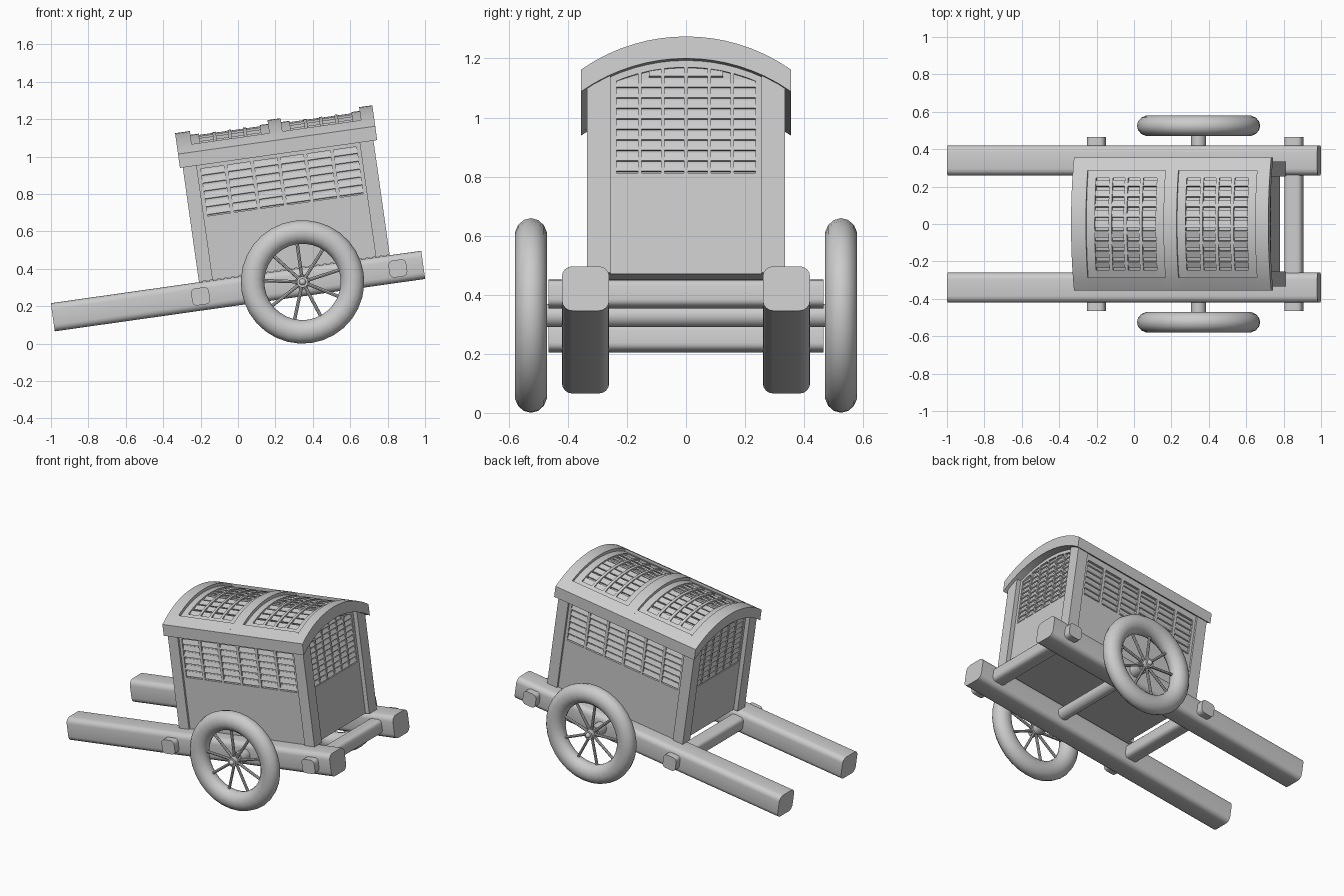
import bpy, bmesh
from math import sqrt, pi, radians, sin, cos
from mathutils import Matrix, Vector

old = bpy.data.objects.get("Cube")
if old:
    bpy.data.objects.remove(old, do_unlink=True)

grey = bpy.data.materials.new("plain grey")
grey.use_nodes = True
grey.diffuse_color = (0.6, 0.6, 0.6, 1)
grey.node_tree.nodes["Principled BSDF"].inputs["Base Color"].default_value = (0.6, 0.6, 0.6, 1)

# The cart rests on its handles, so everything is built level and then tipped
TIP = Matrix.Translation((0, 0, 0.281)) @ Matrix.Rotation(radians(-8.05), 4, 'Y')
MID = 0.315           # middle of the cabin along x
R, HUB = 0.614, 0.269  # roof arc radius and centre height


def finish(name, bm):
    bmesh.ops.recalc_face_normals(bm, faces=bm.faces)
    me = bpy.data.meshes.new(name)
    bm.to_mesh(me)
    bm.free()
    me.transform(TIP)
    me.materials.append(grey)
    ob = bpy.data.objects.new(name, me)
    bpy.context.collection.objects.link(ob)
    bpy.ops.object.select_all(action='DESELECT')
    ob.select_set(True)
    bpy.context.view_layer.objects.active = ob
    bpy.ops.object.shade_smooth_by_angle(angle=radians(35))
    return ob


def add_box(bm, lo, hi, axis='X', turn=0):
    lo, hi = Vector(lo), Vector(hi)
    m = (Matrix.Translation((lo + hi) / 2) @ Matrix.Rotation(turn, 4, axis)
         @ Matrix.Diagonal((*(hi - lo), 1)))
    return bmesh.ops.create_cube(bm, size=1, matrix=m)["verts"]


def box(name, lo, hi):
    bm = bmesh.new()
    add_box(bm, lo, hi)
    return finish(name, bm)


def beam(name, lo, hi, along, radius):
    """Box whose lengthwise edges are rounded."""
    bm = bmesh.new()
    add_box(bm, lo, hi)
    edges = [e for e in bm.edges
             if abs((e.verts[0].co - e.verts[1].co).normalized()[along]) > 0.9]
    bmesh.ops.bevel(bm, geom=edges, offset=radius, segments=4, profile=0.5, affect='EDGES')
    return finish(name, bm)


def add_arch(bm, x0, x1, y0, y1, drop, thick=None, floor=None):
    """Slab with its top on the roof arc, its underside parallel or flat."""
    n = max(1, round((y1 - y0) / 0.045))
    ys = [y0 + (y1 - y0) * i / n for i in range(n + 1)]
    rows = []
    for y in ys:
        top = HUB + sqrt(R * R - y * y) - drop
        low = top - thick if floor is None else floor
        rows.append([bm.verts.new(p) for p in
                     ((x0, y, top), (x1, y, top), (x1, y, low), (x0, y, low))])
    for a, b in zip(rows, rows[1:]):
        for i in range(4):
            bm.faces.new((a[i], a[(i + 1) % 4], b[(i + 1) % 4], b[i]))
    bm.faces.new(rows[0])
    bm.faces.new(rows[-1][::-1])


def arch(name, *args, **kw):
    bm = bmesh.new()
    add_arch(bm, *args, **kw)
    return finish(name, bm)


def rod(bm, a, b, radius, sides=12):
    a, b = Vector(a), Vector(b)
    m = Matrix.Translation((a + b) / 2) @ (b - a).to_track_quat('Z', 'Y').to_matrix().to_4x4()
    bmesh.ops.create_cone(bm, cap_ends=True, segments=sides, radius1=radius,
                          radius2=radius, depth=(b - a).length, matrix=m)


# Chassis: two long shafts, two cross beams and the axle
for side, s in (("left", 1), ("right", -1)):
    beam("shaft_" + side, (-1, s * 0.34 - 0.08, -0.076), (1, s * 0.34 + 0.08, 0.076), 0, 0.035)
for end, x in (("rear", -0.202), ("front", 0.863)):
    beam("cross_beam_" + end, (x - 0.048, -0.465, -0.046), (x + 0.048, 0.465, 0.046), 1, 0.024)
AX = 0.3485
bm = bmesh.new()
rod(bm, (AX, -0.5, 0), (AX, 0.5, 0), 0.04, 20)
finish("axle", bm)

# Wheels: fat tyre, thin spokes, small hub
for side, s in (("left", 1), ("right", -1)):
    cy = s * 0.525
    bm = bmesh.new()
    n, k = 32, 14
    ring = []
    for i in range(n):
        a = 2 * pi * i / n
        ring.append([])
        for j in range(k):
            b = 2 * pi * j / k
            r = 0.267 + 0.063 * cos(b)
            ring[-1].append(bm.verts.new((AX + r * sin(a), cy + 0.056 * sin(b), r * cos(a))))
    for i in range(n):
        p, q = ring[i], ring[(i + 1) % n]
        for j in range(k):
            bm.faces.new((p[j], p[(j + 1) % k], q[(j + 1) % k], q[j]))
    finish("tyre_" + side, bm)
    bm = bmesh.new()
    for i in range(9):
        a = 2 * pi * i / 9
        rod(bm, (AX, cy, 0), (AX + 0.22 * sin(a), cy, 0.22 * cos(a)), 0.009, 8)
    finish("spokes_" + side, bm)
    bm = bmesh.new()
    rod(bm, (AX, cy - 0.035, 0), (AX, cy + 0.035, 0), 0.03, 16)
    bmesh.ops.create_uvsphere(bm, u_segments=12, v_segments=8, radius=0.018,
                              matrix=Matrix.Translation((AX, cy + s * 0.035, 0)))
    finish("hub_" + side, bm)

# Cabin: core, plain lower panels, corner posts
arch("cabin_core", -0.155, 0.785, -0.305, 0.305, 0.06, floor=0.08)
box("lower_panels", (-0.17, -0.322, 0.078), (0.80, 0.322, 0.402))
for end, x in (("rear", -0.2), ("front", 0.755)):
    for side, y in (("left", 0.255), ("right", -0.335)):
        arch(f"post_{end}_{side}", x, x + 0.075, y, y + 0.08, 0.05, floor=0.078)

# Side lattices: frame, uprights and tilted slats
X0, X1, COLS = -0.125, 0.755, 6
pitch = (X1 - X0 - 0.02) / COLS
for side, s in (("left", 1), ("right", -1)):
    bm = bmesh.new()
    y0, y1 = sorted((s * 0.30, s * 0.322))
    for z0, z1 in ((0.40, 0.42), (0.675, 0.73)):
        add_box(bm, (X0, y0, z0), (X1, y1, z1))
    for i in range(COLS + 1):
        x = X0 + 0.01 + pitch * i
        add_box(bm, (x - 0.01, y0, 0.40), (x + 0.01, y1, 0.70))
    finish("side_lattice_frame_" + side, bm)
    bm = bmesh.new()
    for j in range(6):
        z = 0.442 + 0.0425 * j
        add_box(bm, (X0, s * 0.312 - 0.004, z - 0.016), (X1, s * 0.312 + 0.004, z + 0.016),
                'X', s * radians(20))
    finish("side_slats_" + side, bm)

# End lattices follow the arch of the roof
for end, s in (("front", 1), ("rear", -1)):
    x0, x1 = sorted((MID + s * 0.465, MID + s * 0.485))
    bm = bmesh.new()
    add_arch(bm, x0, x1, -0.255, 0.255, 0.07, thick=0.028)
    add_box(bm, (x0, -0.255, 0.40), (x1, 0.255, 0.424))
    for y in (-0.245, 0.245):
        add_arch(bm, x0, x1, y - 0.01, y + 0.01, 0.08, floor=0.40)
    for i in range(1, 6):
        y = -0.235 + 0.47 * i / 6
        add_arch(bm, x0, x1 , y - 0.006, y + 0.006, 0.085, floor=0.41)
    finish("end_lattice_frame_" + end, bm)
    bm = bmesh.new()
    for j in range(10):
        z = 0.442 + 0.036 * j
        half = min(0.24, sqrt(max(0.001, R * R - (z - 0.165) ** 2)))
        x = MID + s * 0.476
        add_box(bm, (x - 0.004, -half, z - 0.014), (x + 0.004, half, z + 0.014),
                'Y', -s * radians(20))
    finish("end_slats_" + end, bm)

# Roof: three ribs, two eaves, and two sunken lattice windows
WINDOWS = ((-0.135, 0.284), (0.355, 0.779))
bm = bmesh.new()
for x0, x1 in ((-0.215, -0.135), (0.284, 0.355), (0.779, 0.85)):
    add_arch(bm, x0, x1, -0.355, 0.355, 0, thick=0.075)
for x0, x1 in WINDOWS:
    for y in (-0.355, 0.285):
        add_arch(bm, x0, x1, y, y + 0.07, 0, thick=0.075)
finish("roof_ribs_and_eaves", bm)
for k, (x0, x1) in enumerate(WINDOWS, 1):
    arch(f"roof_panel_{k}", x0, x1, -0.285, 0.285, 0.05, thick=0.025)
    bm = bmesh.new()
    for x in (x0, x1 - 0.045):
        add_arch(bm, x, x + 0.045, -0.285, 0.285, 0.02, thick=0.04)
    for y in (-0.285, 0.245):
        add_arch(bm, x0 + 0.045, x1 - 0.045, y, y + 0.04, 0.02, thick=0.04)
    for i in range(1, 4):
        x = x0 + 0.045 + (x1 - x0 - 0.09) * i / 4
        add_arch(bm, x - 0.009, x + 0.009, -0.25, 0.25, 0.022, thick=0.035)
    finish(f"roof_lattice_frame_{k}", bm)
    bm = bmesh.new()
    for j in range(9):
        y = -0.216 + 0.054 * j
        z = HUB + sqrt(R * R - y * y) - 0.036
        add_box(bm, (x0 + 0.03, y - 0.019, z - 0.005), (x1 - 0.03, y + 0.019, z + 0.005),
                'X', -y / R + radians(12) * (1 if y < 0 else -1))
    finish(f"roof_slats_{k}", bm)
